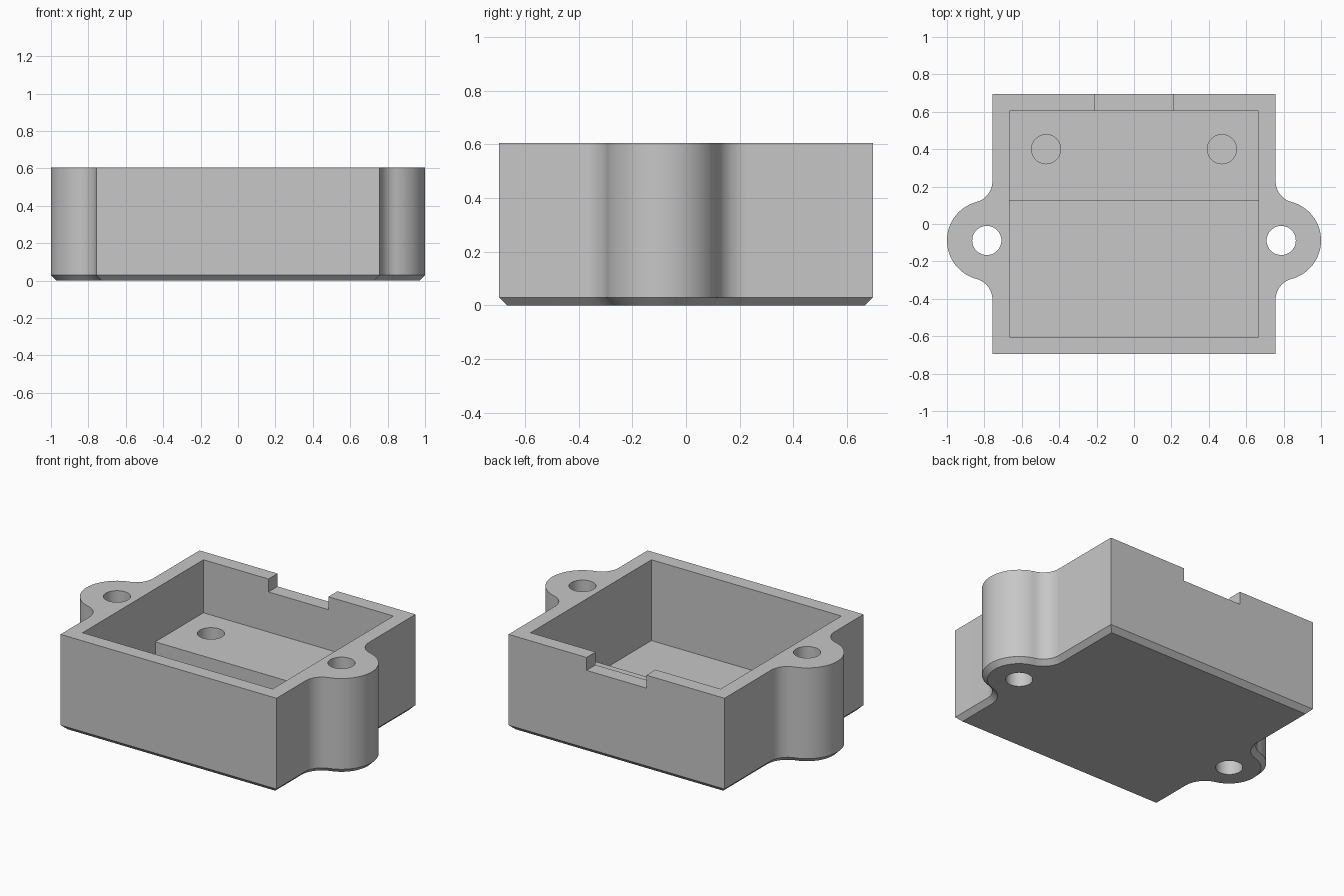
import bpy, bmesh
from math import sin, cos, acos, pi
from mathutils import Vector

cube = bpy.data.objects.get("Cube")
if cube:
    bpy.data.objects.remove(cube, do_unlink=True)

HX, HY, H = 0.757, 0.696, 0.605        # box half sizes and height
WALL, FLOOR, SHELF = 0.091, 0.093, 0.269
CHAMFER = 0.03
EAR_X, EAR_Y, EAR_R, FILLET = 0.787, -0.088, 0.213, 0.115
HOLE_R = 0.078

grey = bpy.data.materials.new("light grey")
grey.use_nodes = True
grey.diffuse_color = (0.57, 0.57, 0.57, 1)
grey.node_tree.nodes["Principled BSDF"].inputs["Base Color"].default_value = (0.57, 0.57, 0.57, 1)


def arc(cx, cy, r, a0, a1, n):
    return [Vector((cx + r * cos(a0 + (a1 - a0) * i / n),
                    cy + r * sin(a0 + (a1 - a0) * i / n))) for i in range(n + 1)]


def inset(points, d):
    """Mitred inward offset of a counter-clockwise outline."""
    out = []
    for i, p in enumerate(points):
        a = (p - points[i - 1]).normalized()
        b = (points[(i + 1) % len(points)] - p).normalized()
        na, nb = Vector((-a.y, a.x)), Vector((-b.y, b.x))
        out.append(p + (na + nb) * d / (1 + na.dot(nb)))
    return out


def loft(name, rings):
    """Closed solid through matching rings of 3D points."""
    bm = bmesh.new()
    loops = [[bm.verts.new(p) for p in ring] for ring in rings]
    n = len(loops[0])
    for lo, hi in zip(loops, loops[1:]):
        for i in range(n):
            j = (i + 1) % n
            bm.faces.new((lo[i], lo[j], hi[j], hi[i]))
    bm.faces.new(loops[0][::-1])
    bm.faces.new(loops[-1])
    bmesh.ops.recalc_face_normals(bm, faces=bm.faces)
    mesh = bpy.data.meshes.new(name)
    bm.to_mesh(mesh)
    bm.free()
    mesh.materials.append(grey)
    obj = bpy.data.objects.new(name, mesh)
    bpy.context.collection.objects.link(obj)
    return obj


def at_z(points, z):
    return [(p.x, p.y, z) for p in points]


def cylinder(name, x, y, z0, z1):
    ring = arc(x, y, HOLE_R, 0, 2 * pi, 48)[:-1]
    return loft(name, [at_z(ring, z0), at_z(ring, z1)])


def x_prism(name, half, profile):
    return loft(name, [[(x, y, z) for y, z in profile] for x in (-half, half)])


# Right half of the outline: corner, fillet, round ear, fillet, corner
theta = acos((HX + FILLET - EAR_X) / (EAR_R + FILLET))
reach = (EAR_R + FILLET) * sin(theta)
side = [Vector((HX, -HY))]
side += arc(HX + FILLET, EAR_Y - reach, FILLET, pi, pi - theta, 14)
side += arc(EAR_X, EAR_Y, EAR_R, -theta, theta, 40)[1:-1]
side += arc(HX + FILLET, EAR_Y + reach, FILLET, pi + theta, pi, 14)
side += [Vector((HX, HY))]
outline = side + [Vector((-p.x, p.y)) for p in reversed(side)]

# Body with chamfered underside
body = loft("housing_body", [at_z(inset(outline, CHAMFER), 0),
                             at_z(outline, CHAMFER), at_z(outline, H)])

# Stepped cavity, rear wall notch, ear holes and shelf holes
front, back, step, above = -HY + WALL, HY - WALL, 0.123, H + 0.2
cutters = [
    x_prism("cavity_cutter", HX - WALL,
            [(front, FLOOR), (step, FLOOR), (step, SHELF), (back, SHELF),
             (back, above), (front, above)]),
    x_prism("notch_cutter", 0.21,
            [(back - 0.1, H - 0.082), (HY + 0.1, H - 0.082),
             (HY + 0.1, above), (back - 0.1, above)]),
]
for s in (-1, 1):
    cutters.append(cylinder("ear_hole_cutter", s * EAR_X, EAR_Y, -0.1, above))
    cutters.append(cylinder("shelf_hole_cutter", s * 0.47, 0.4, FLOOR, SHELF + 0.1))

bpy.ops.object.select_all(action='DESELECT')
bpy.context.view_layer.objects.active = body
body.select_set(True)
for cutter in cutters:
    cutter.hide_render = True
    mod = body.modifiers.new(cutter.name, 'BOOLEAN')
    mod.operation = 'DIFFERENCE'
    mod.solver = 'EXACT'
    mod.object = cutter
    bpy.ops.object.modifier_apply(modifier=mod.name)
    bpy.data.objects.remove(cutter, do_unlink=True)

bpy.ops.object.shade_smooth_by_angle(angle=pi / 6)
